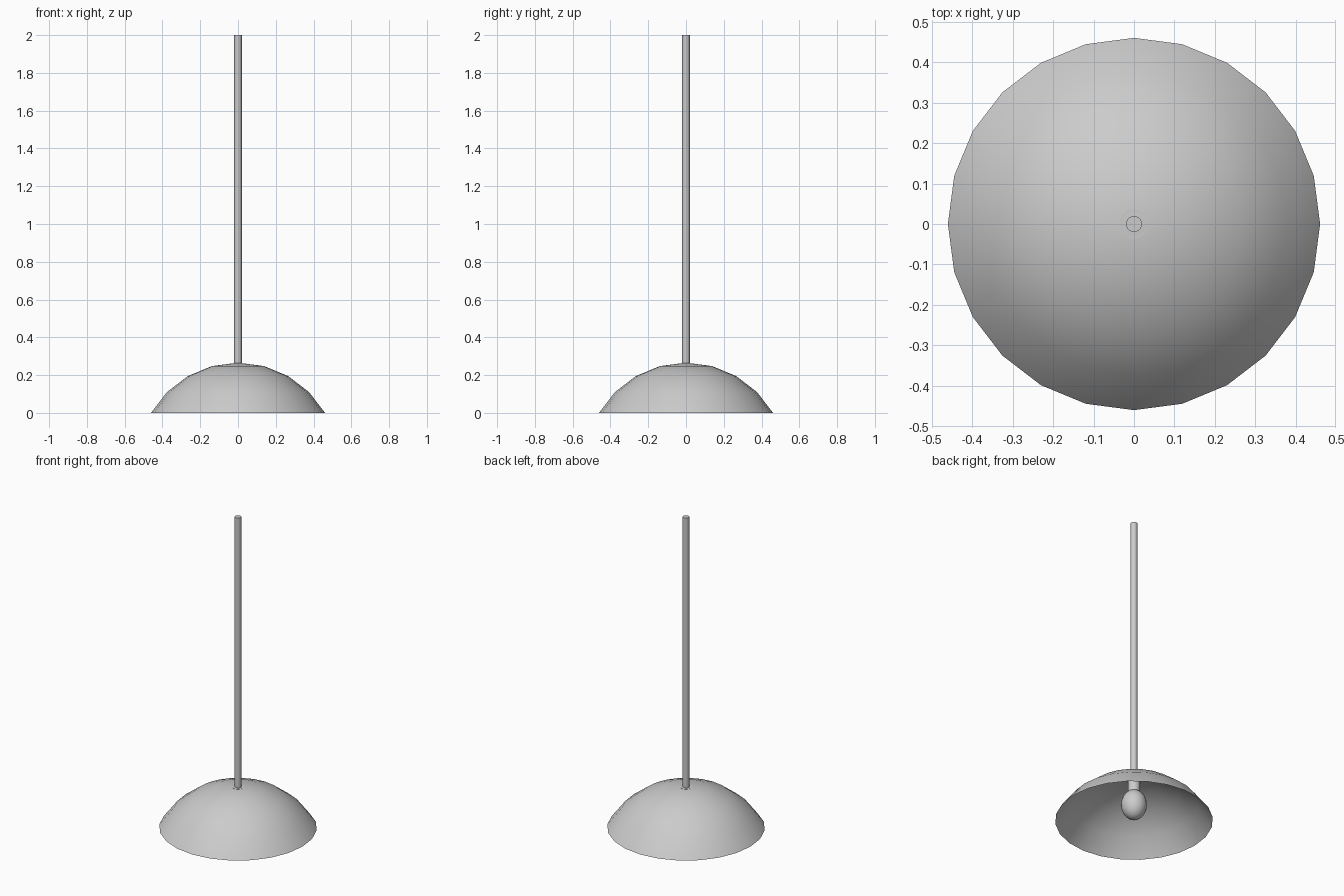
import bpy, math

if "Cube" in bpy.data.objects:
    bpy.data.objects.remove(bpy.data.objects["Cube"])


def lathe(name, profile, sides, angle=40):
    """Revolve (radius, z) points about z; a zero radius becomes a pole."""
    verts, faces, rings = [], [], []
    for r, z in profile:
        start = len(verts)
        n = 1 if r == 0 else sides
        for i in range(n):
            a = 2 * math.pi * i / sides
            verts.append((r * math.cos(a), r * math.sin(a), z))
        rings.append([start + i % n for i in range(sides)])
    for lo, hi in zip(rings, rings[1:]):
        for i in range(sides):
            j = (i + 1) % sides
            quad = [lo[i], lo[j], hi[j], hi[i]]
            faces.append(list(dict.fromkeys(quad)))
    mesh = bpy.data.meshes.new(name)
    mesh.from_pydata(verts, [], faces)
    obj = bpy.data.objects.new(name, mesh)
    bpy.context.collection.objects.link(obj)
    bpy.context.view_layer.objects.active = obj
    obj.select_set(True)
    bpy.ops.object.shade_smooth_by_angle(angle=math.radians(angle))
    obj.select_set(False)
    return obj


# Open dome shade: 60 degree cap of a sphere
R = 0.532
cap = [(R * math.sin(math.radians(t)), R * math.cos(math.radians(t)) - R / 2)
       for t in (60, 45, 30, 15)]
lathe("shade", cap + [(0, R / 2)], 24)

# Hanging rod
lathe("rod", [(0, 0.255), (0.02, 0.255), (0.02, 2.0), (0, 2.0)], 12)

# Bulb socket under the dome
lathe("socket", [(0, 0.18), (0.036, 0.18), (0.036, 0.262), (0, 0.262)], 16)

# Egg-shaped bulb
n = 12
bulb = [(0.075 * math.sin(math.pi * i / n), 0.105 - 0.095 * math.cos(math.pi * i / n))
        for i in range(1, n)]
lathe("bulb", [(0, 0.01)] + bulb + [(0, 0.2)], 24)
